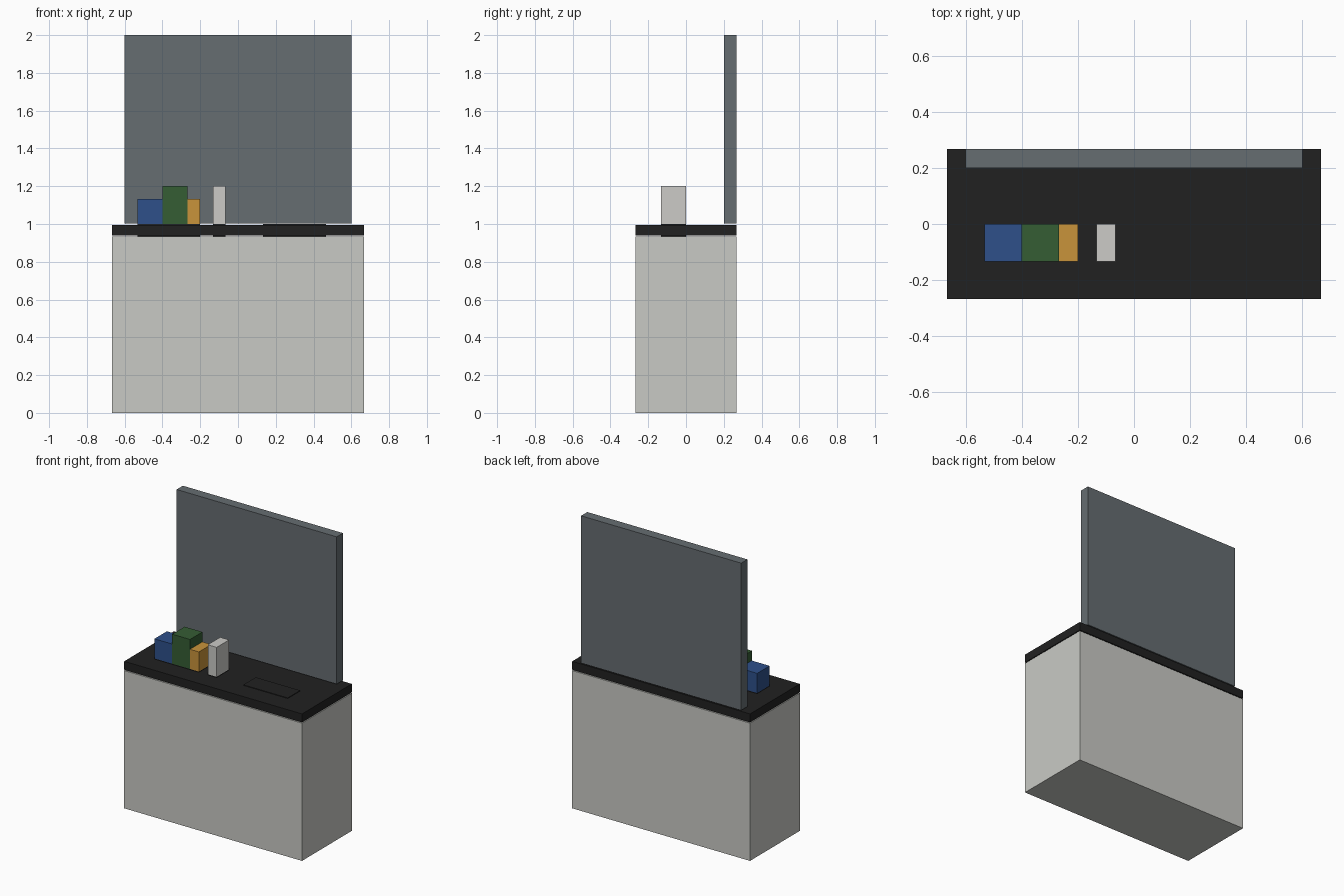
import bpy
import bmesh

if "Cube" in bpy.data.objects:
    bpy.data.objects.remove(bpy.data.objects["Cube"])

U = 1 / 15  # block unit of the design


def srgb(c):
    c /= 255
    return c / 12.92 if c <= 0.04045 else ((c + 0.055) / 1.055) ** 2.4


def material(name, r, g, b):
    m = bpy.data.materials.new(name)
    m.diffuse_color = (srgb(r), srgb(g), srgb(b), 1)
    m.use_nodes = True
    m.node_tree.nodes["Principled BSDF"].inputs["Base Color"].default_value = m.diffuse_color
    return m


stone = material("pale_grey", 201, 202, 197)
black = material("black", 33, 33, 33)
slate = material("slate_grey", 102, 109, 113)
blue = material("blue", 46, 80, 138)
green = material("green", 53, 93, 52)
amber = material("amber", 201, 148, 59)
white = material("off_white", 204, 203, 199)


def box(name, x, y, z, mat):
    """Box spanning the given (min, max) ranges."""
    bm = bmesh.new()
    bmesh.ops.create_cube(bm, size=1)
    for v in bm.verts:
        v.co = [r[0] if c < 0 else r[1] for c, r in zip(v.co, (x, y, z))]
    mesh = bpy.data.meshes.new(name)
    bm.to_mesh(mesh)
    bm.free()
    mesh.materials.append(mat)
    ob = bpy.data.objects.new(name, mesh)
    bpy.context.collection.objects.link(ob)
    return ob


# Cabinet, worktop (with a hairline gap below) and upright back panel
box("cabinet", (-10 * U, 10 * U), (-4 * U, 4 * U), (0, 14 * U), stone)
box("worktop", (-10 * U, 10 * U), (-4 * U, 4 * U), (0.939, 0.996), black)
box("back_panel", (-9 * U, 9 * U), (3 * U, 4 * U), (1.002, 2), slate)

# Items on the worktop, each on a dark base sunk into it: x range, height
items = [
    ("blue_box", -8, -6, 2, blue),
    ("green_box", -6, -4, 3, green),
    ("amber_box", -4, -3, 2, amber),
    ("white_carton", -2, -1, 3, white),
]
depth = (-2 * U, 0)
for name, x0, x1, h, mat in items:
    box(name, (x0 * U, x1 * U), depth, (1, 1 + h * U), mat)
    box(name + "_base", (x0 * U, x1 * U), depth, (14 * U, 1), black)

# Dark tray set in the worktop
box("tray", (2 * U, 7 * U), depth, (14 * U, 1), black)
